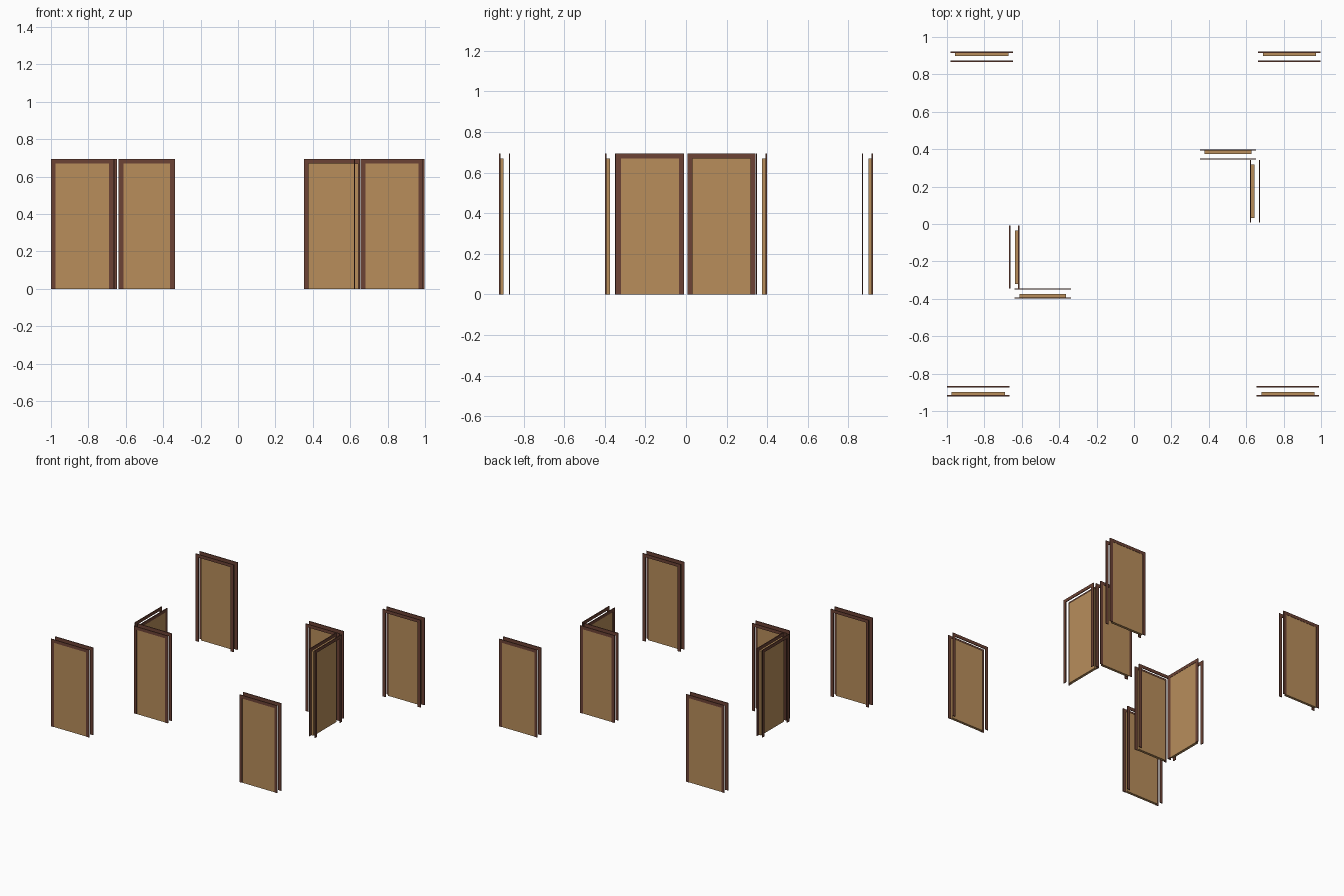
import bpy
from mathutils import Matrix, Vector
from math import pi

if "Cube" in bpy.data.objects:
    bpy.data.objects.remove(bpy.data.objects["Cube"])

HEIGHT = 0.695     # top of the casing
TRIM = 0.025       # casing face width
THICK = 0.006      # casing plate thickness
DEPTH = 0.054      # outer face to outer face, through the wall
LEAF = 0.021       # door leaf thickness


def material(name, rgb):
    m = bpy.data.materials.new(name)
    m.diffuse_color = (*rgb, 1)
    m.use_nodes = True
    m.node_tree.nodes["Principled BSDF"].inputs["Base Color"].default_value = m.diffuse_color
    return m


casing_mat = material("dark_wood", (0.15, 0.055, 0.035))
leaf_mat = material("light_wood", (0.48, 0.27, 0.105))


def extrude_profile(name, outline, y0, y1, mat, matrix):
    """Solid prism from an x/z outline, running from y0 to y1."""
    n = len(outline)
    verts = [(x, y, z) for y in (y0, y1) for x, z in outline]
    faces = [list(range(n)), list(range(2 * n - 1, n - 1, -1))]
    faces += [[(i + 1) % n, i, n + i, n + (i + 1) % n] for i in range(n)]
    me = bpy.data.meshes.new(name)
    me.from_pydata(verts, [], faces)
    me.transform(matrix)
    me.materials.append(mat)
    ob = bpy.data.objects.new(name, me)
    bpy.context.collection.objects.link(ob)


def door(name, x, y, width, angle):
    """Door whose leaf side faces local -y; (x, y) is the middle of that face."""
    mat = Matrix.Translation(Vector((x, y, 0))) @ Matrix.Rotation(angle, 4, 'Z')
    a, b, t = width / 2, width / 2 - TRIM, HEIGHT - TRIM
    # U-shaped casing, open at the floor
    arch = [(-a, 0), (-b, 0), (-b, t), (b, t), (b, 0), (a, 0), (a, HEIGHT), (-a, HEIGHT)]
    extrude_profile(name + "_outer_casing", arch, 0, THICK, casing_mat, mat)
    extrude_profile(name + "_inner_casing", arch, DEPTH - THICK, DEPTH, casing_mat, mat)
    # Door leaf
    leaf = [(-b, 0), (b, 0), (b, t), (-b, t)]
    extrude_profile(name + "_leaf", leaf, 0.002, 0.002 + LEAF, leaf_mat, mat)


# Corner doors on the front and back walls
door("front_left_door", -0.833, -0.921, 0.334, 0)
door("front_right_door", 0.823, -0.921, 0.334, 0)
door("back_left_door", -0.814, 0.921, 0.334, pi)
door("back_right_door", 0.831, 0.921, 0.334, pi)
# Inner doors in the middle section
door("middle_front_door", -0.488, -0.398, 0.300, 0)
door("middle_back_door", 0.502, 0.398, 0.300, pi)
door("side_left_door", -0.613, -0.177, 0.336, pi / 2)
door("side_right_door", 0.620, 0.175, 0.336, -pi / 2)
